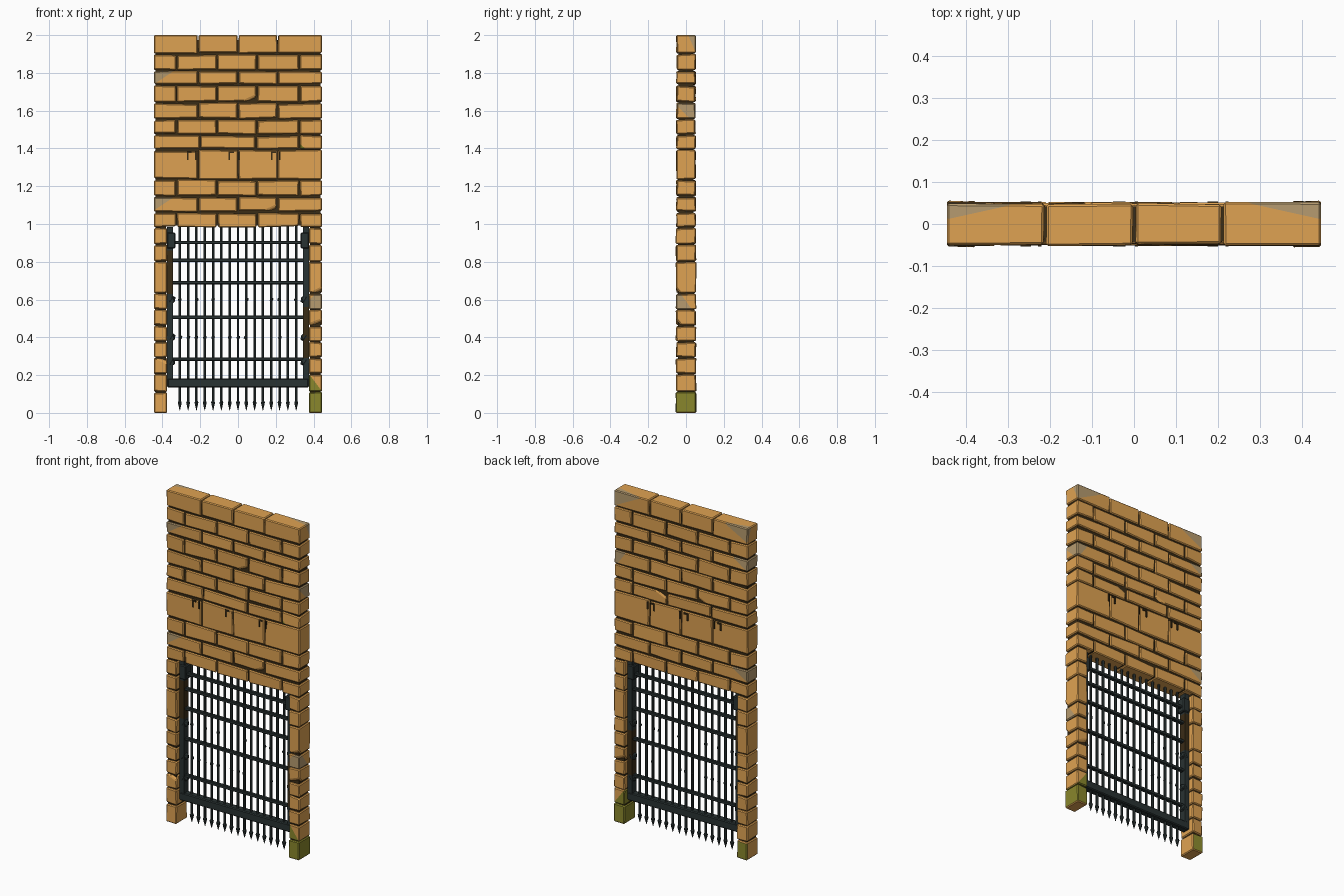
import bpy, bmesh, random
from mathutils import Vector, Matrix

if "Cube" in bpy.data.objects:
    bpy.data.objects.remove(bpy.data.objects["Cube"])

random.seed(7)
W = 0.445      # half width of wall
OPEN = 0.375   # half width of the gate opening


def material(name, rgb):
    m = bpy.data.materials.new(name)
    m.diffuse_color = (*rgb, 1)
    m.use_nodes = True
    m.node_tree.nodes["Principled BSDF"].inputs["Base Color"].default_value = m.diffuse_color
    return m


SAND = material("sandstone", (0.74, 0.365, 0.085))
MORTAR = material("dark_mortar", (0.042, 0.025, 0.008))
IRON = material("dark_iron", (0.022, 0.032, 0.032))
MOSS = material("moss_green", (0.25, 0.24, 0.025))
WORN = material("worn_stone", (0.47, 0.33, 0.16))


def finish(bm, name, mats):
    bmesh.ops.recalc_face_normals(bm, faces=bm.faces)
    me = bpy.data.meshes.new(name)
    bm.to_mesh(me)
    bm.free()
    for m in mats:
        me.materials.append(m)
    ob = bpy.data.objects.new(name, me)
    bpy.context.collection.objects.link(ob)
    return ob


def box(bm, x0, x1, y0, y1, z0, z1, bevel=0.0):
    mat = Matrix.Translation(((x0 + x1) / 2, (y0 + y1) / 2, (z0 + z1) / 2)) @ \
        Matrix.Diagonal((x1 - x0, y1 - y0, z1 - z0, 1))
    verts = bmesh.ops.create_cube(bm, size=1, matrix=mat)["verts"]
    if bevel:
        edges = list({e for v in verts for e in v.link_edges})
        bmesh.ops.bevel(bm, geom=edges, offset=bevel, segments=1, affect='EDGES')


def cone(bm, x, y, z0, z1, r0, r1, sides=6):
    bmesh.ops.create_cone(bm, cap_ends=True, segments=sides, radius1=r0, radius2=r1,
                          depth=z1 - z0, matrix=Matrix.Translation((x, y, (z0 + z1) / 2)))


def knob(bm, x, y, z, r):
    bmesh.ops.create_icosphere(bm, subdivisions=1, radius=r,
                               matrix=Matrix.Translation((x, y, z)))


def brick(target, x0, x1, z0, z1, d, chip=0.0, moss=None, patch=None):
    """Uneven bevelled block; chip = chance of a broken corner,
    moss = face normal rule, patch = (point, normal, material) stain."""
    bm = bmesh.new()
    box(bm, x0, x1, -d, d, z0, z1)
    for v in bm.verts:
        if 0.01 < v.co.z < 1.99:
            v.co.z += random.uniform(-0.004, 0.004)
        v.co.y += random.uniform(-0.004, 0.003) * (1 if v.co.y > 0 else -1)
        if abs(v.co.x) < OPEN - 0.01:
            v.co.x += random.uniform(-0.002, 0.002)
    if random.random() < chip:
        corner = random.choice(list(bm.verts)).co.copy()
        mid = Vector(((x0 + x1) / 2, 0, (z0 + z1) / 2))
        s = [1 if c > 0 else -1 for c in corner - mid]
        n = Vector((s[0] * 0.35, s[1] * 1.0, s[2] * 0.8)).normalized()
        cut = bmesh.ops.bisect_plane(bm, geom=bm.verts[:] + bm.edges[:] + bm.faces[:],
                                     plane_co=corner - n * 0.018, plane_no=n, clear_outer=True)
        edges = [g for g in cut["geom_cut"] if isinstance(g, bmesh.types.BMEdge)]
        bmesh.ops.holes_fill(bm, edges=edges, sides=0)
    bmesh.ops.recalc_face_normals(bm, faces=bm.faces)
    if moss:
        for f in bm.faces:
            if moss(f.normal):
                f.material_index = 2
    bmesh.ops.bevel(bm, geom=bm.edges[:], offset=0.005, segments=1, affect='EDGES', material=-1)
    if patch:
        co, n, index = Vector(patch[0]), Vector(patch[1]), patch[2]
        bmesh.ops.bisect_plane(bm, geom=bm.verts[:] + bm.edges[:] + bm.faces[:],
                               plane_co=co, plane_no=n)
        for f in bm.faces:
            if (f.calc_center_median() - co).dot(n) > 0:
                f.material_index = index
    me = bpy.data.meshes.new("tmp")
    bm.to_mesh(me)
    bm.free()
    target.from_mesh(me)
    bpy.data.meshes.remove(me)


# Wall above the opening: courses as (bottom, top, joints)
EVEN, ODD = [-0.21, 0, 0.21], [-0.325, -0.11, 0.1, 0.325]
courses = [
    (1.905, 2.0, EVEN), (1.818, 1.898, ODD), (1.74, 1.81, EVEN), (1.648, 1.732, ODD),
    (1.56, 1.64, EVEN), (1.477, 1.552, ODD), (1.40, 1.468, [-0.2, 0.095, 0.325]),
    (1.24, 1.392, EVEN), (1.15, 1.232, ODD), (1.068, 1.142, EVEN), (0.985, 1.06, ODD)]
# grey or mossy stains: (course, side) -> (point, normal, material)
stains = {(2, -1): ((-0.34, 0, 1.81), (-0.55, 0, 0.83), 1),
          (9, -1): ((-0.34, 0, 1.142), (-0.55, 0, 0.83), 1),
          (0, -1): ((-0.36, 0.03, 2.0), (-0.2, 0.9, 0.4), 1),
          (0, 1): ((0.36, 0.03, 2.0), (0.2, 0.9, 0.4), 1),
          (4, 1): ((0.43, 0.0, 1.60), (0.7, 0.5, 0.5), 1),
          (6, 1): ((0.345, -0.04, 1.40), (-0.6, -0.5, -0.6), 2)}
for i, (z0, z1, joints) in enumerate(courses):
    bm = bmesh.new()
    xs = [-W] + joints + [W]
    gap = 0.003 if i in (0, 7) else 0.0045
    for a, b in zip(xs, xs[1:]):
        g0, g1 = (0 if a == -W else gap), (0 if b == W else gap)
        top = 0 if z1 == 2.0 else random.uniform(0, 0.005)
        side = -1 if a == -W else 1 if b == W else 0
        brick(bm, a + g0, b - g1, z0, z1 - top, 0.05,
              chip=0.0 if i in (0, 7) else 0.25, patch=stains.get((i, side)))
    finish(bm, f"wall_course_{i + 1}", [SAND, WORN, MOSS])

# Recessed mortar between the stones
bm = bmesh.new()
box(bm, -W + 0.008, W - 0.008, -0.041, 0.041, 0.992, 1.975)
for s in (-1, 1):
    xa, xb = sorted((s * (OPEN + 0.006), s * (W - 0.008)))
    box(bm, xa, xb, -0.042, 0.042, 0.01, 1.0)
finish(bm, "mortar_core", [MORTAR])

# Notch outlines in the tall course
bm = bmesh.new()
for x, w in ((-0.245, 0.05), (-0.02, 0.06), (0.2, 0.05)):
    for y in (-0.05, 0.05):
        box(bm, x - w / 2, x - w / 2 + 0.008, y - 0.004, y + 0.004, 1.34, 1.385)
        box(bm, x + w / 2 - 0.008, x + w / 2, y - 0.004, y + 0.004, 1.34, 1.385)
        box(bm, x - w / 2, x, y - 0.004, y + 0.004, 1.375, 1.385)
finish(bm, "stone_cracks", [MORTAR])

# Side pillars of stacked stones, mossy at the foot
levels = [0, 0.115, 0.208, 0.295, 0.38, 0.465, 0.55, 0.636, 0.805, 0.895, 0.984]
for s, name in ((-1, "left_pillar"), (1, "right_pillar")):
    bm = bmesh.new()
    for i, (z0, z1) in enumerate(zip(levels, levels[1:])):
        xa, xb = sorted((s * OPEN, s * W))
        moss = patch = None
        if i == 0:
            moss = (lambda n: n.z > -0.5) if s > 0 else (lambda n: n.y > 0.5)
        elif i == 1 and s > 0:
            patch = ((0.41, 0, 0.16), (-0.8, 0, -0.6), 2)
        elif i == 6 and s > 0:
            patch = ((0.43, -0.01, 0.59), (0.5, -0.7, -0.5), 1)
        brick(bm, xa, xb, z0, z1 - 0.007, 0.053, chip=0.3 if i > 1 else 0,
              moss=moss, patch=patch)
    finish(bm, name, [SAND, WORN, MOSS])

# Gate guide posts (with a tarnished brown length), hinge blocks and bolt heads
for s, name, lo, hi in ((-1, "left_gate_post", 0.63, 0.86), (1, "right_gate_post", 0.29, 0.56)):
    bm = bmesh.new()
    xa, xb = sorted((s * 0.345, s * 0.376))
    for z0, z1 in ((0.14, lo), (lo, hi), (hi, 0.985)):
        box(bm, xa, xb, -0.02, 0.02, z0, z1)
    for f in bm.faces:
        f.material_index = int(lo < f.calc_center_median().z < hi)
    xa, xb = sorted((s * 0.332, s * 0.376))
    box(bm, xa, xb, -0.026, 0.026, 0.87, 0.955, 0.005)
    for z in (0.27, 0.4, 0.6):
        knob(bm, s * 0.354, 0, z, 0.026)
    finish(bm, name, [IRON, MORTAR])

# Horizontal gate bars, heavy one at the bottom
bm = bmesh.new()
for z in (0.285, 0.507, 0.69, 0.808, 0.902):
    box(bm, -0.37, 0.37, -0.011, 0.011, z - 0.009, z + 0.009, 0.003)
finish(bm, "cross_bars", [IRON])
bm = bmesh.new()
box(bm, -0.374, 0.374, -0.022, 0.022, 0.135, 0.183, 0.005)
finish(bm, "bottom_beam", [IRON])

# Vertical gate bars with spear points and small rivets
bars, points, rivets = bmesh.new(), bmesh.new(), bmesh.new()
for i in range(15):
    x = (i - 7) * 0.044
    cone(bars, x, 0, 0.05, 0.99, 0.0075, 0.0075)
    cone(points, x, 0, 0.012, 0.055, 0.001, 0.012)
    cone(points, x, 0, 0.055, 0.066, 0.012, 0.006)
    for z in (0.4, 0.6, 0.902):
        if random.random() < 0.6:
            knob(rivets, x + random.uniform(-0.004, 0.004), 0, z, 0.011)
finish(bars, "vertical_bars", [IRON])
finish(points, "spear_points", [IRON])
finish(rivets, "bar_rivets", [IRON])
